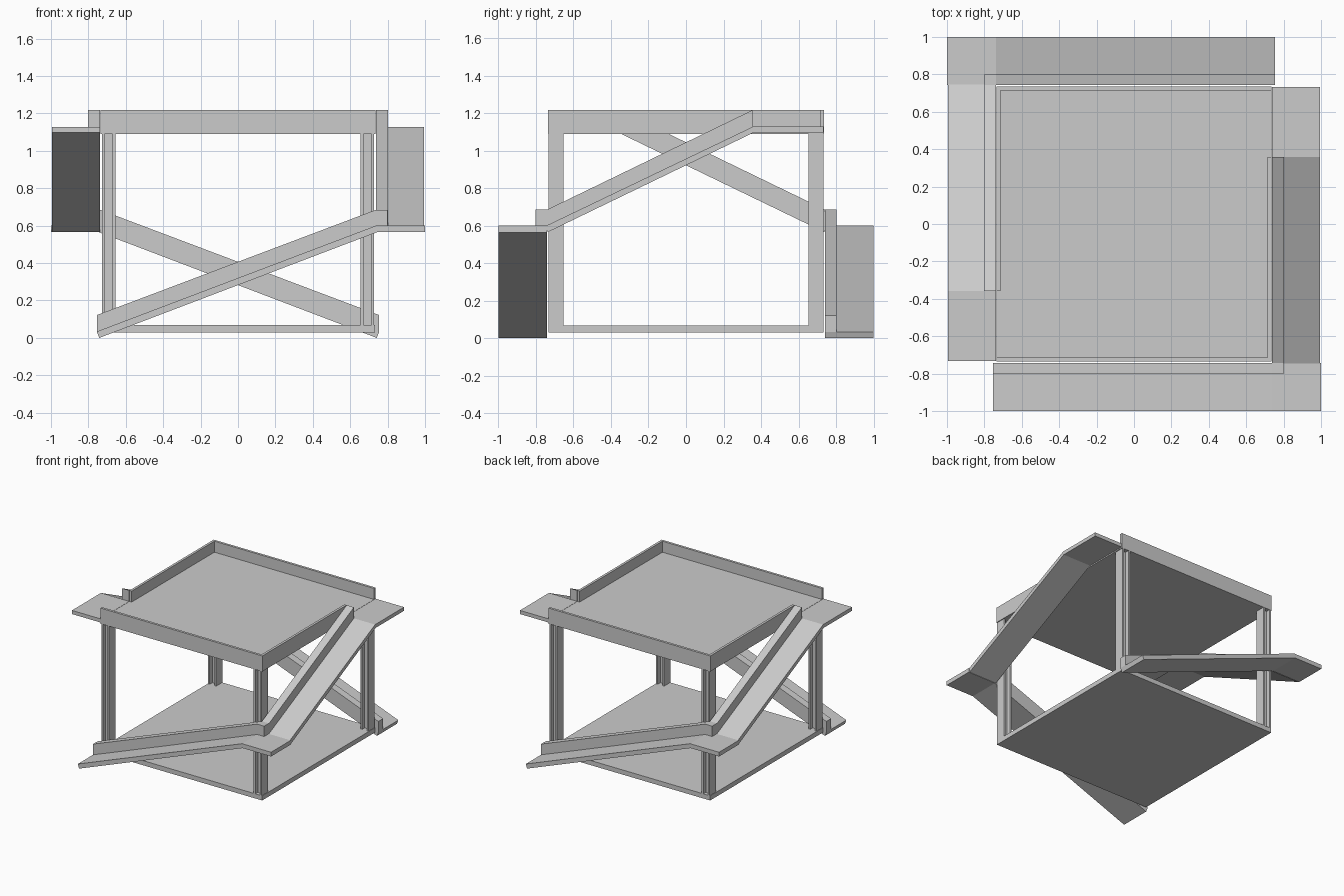
import bpy, bmesh
from math import pi
from mathutils import Matrix

if "Cube" in bpy.data.objects:
    bpy.data.objects.remove(bpy.data.objects["Cube"])


def finish(bm, name):
    bmesh.ops.recalc_face_normals(bm, faces=bm.faces)
    mesh = bpy.data.meshes.new(name)
    bm.to_mesh(mesh)
    bm.free()
    obj = bpy.data.objects.new(name, mesh)
    bpy.context.collection.objects.link(obj)
    return obj


def prism(name, profile, place, lo, hi, turn):
    """Extrude a 2D profile from lo to hi; place(u, v, w) maps to x, y, z."""
    bm = bmesh.new()
    face = bm.faces.new([bm.verts.new(place(u, v, lo)) for u, v in profile])
    ext = bmesh.ops.extrude_face_region(bm, geom=[face])
    step = place(0, 0, hi - lo)
    verts = [g for g in ext["geom"] if isinstance(g, bmesh.types.BMVert)]
    bmesh.ops.translate(bm, vec=step, verts=verts)
    bm.transform(Matrix.Rotation(turn, 4, 'Z'))
    return finish(bm, name)


def box(name, x, y, z, turn=0):
    profile = [(x[0], y[0]), (x[1], y[0]), (x[1], y[1]), (x[0], y[1])]
    return prism(name, profile, on_floor, z[0], z[1], turn)


def on_floor(u, v, w): return (u, v, w)
def along_x(u, v, w): return (u, w, v)
def along_y(u, v, w): return (w, u, v)


# floor plates
E = 0.735
box("base_floor", (-0.732, 0.732), (-0.732, 0.732), (0.03, 0.068))
box("upper_floor", (-E, E), (-E, E), (1.09, 1.128))

# H-section corner posts
hx, hy, t = 0.036, 0.04, 0.007
h_section = [(-hx, -hy), (-hx + 2 * t, -hy), (-hx + 2 * t, -t), (hx - 2 * t, -t),
             (hx - 2 * t, -hy), (hx, -hy), (hx, hy), (hx - 2 * t, hy),
             (hx - 2 * t, t), (-hx + 2 * t, t), (-hx + 2 * t, hy), (-hx, hy)]
for sx, sy, label in ((-1, -1, "front_left"), (1, -1, "front_right"),
                      (-1, 1, "back_left"), (1, 1, "back_right")):
    section = [(u + sx * 0.692, v + sy * 0.693) for u, v in h_section]
    prism(label + "_post", section, on_floor, 0.068, 1.09, 0)

# ramp and ramp-wall side profiles
lower_ramp = [(-0.742, 0), (-0.755, 0.034), (0.737, 0.6), (1, 0.6), (1, 0.565), (0.743, 0.565)]
lower_wall = [(-0.755, 0.034), (-0.755, 0.122), (0.737, 0.685), (0.8, 0.685), (0.8, 0.6), (0.737, 0.6)]
upper_ramp = [(-0.738, 0.565), (-0.745, 0.6), (0.357, 1.128), (0.732, 1.128), (0.732, 1.098), (0.364, 1.098)]
upper_wall = [(-0.742, 0.6), (-0.742, 0.685), (0.358, 1.218), (0.358, 1.128)]

# the same half repeats turned by 180 degrees
for turn, low, up in ((0, "front", "right"), (pi, "back", "left")):
    prism(low + "_lower_ramp", lower_ramp, along_x, -1, -0.742, turn)
    prism(low + "_lower_ramp_wall", lower_wall, along_x, -0.803, -0.742, turn)
    prism(up + "_upper_ramp", upper_ramp, along_y, 0.737, 0.995, turn)
    prism(up + "_upper_ramp_wall", upper_wall, along_y, 0.737, 0.802, turn)
    # parapets around the upper floor
    box(low + "_parapet", (-E, E), (-E, -0.715), (1.128, 1.218), turn)
    box(up + "_parapet", (0.715, E), (-0.715, 0.358), (1.128, 1.218), turn)
